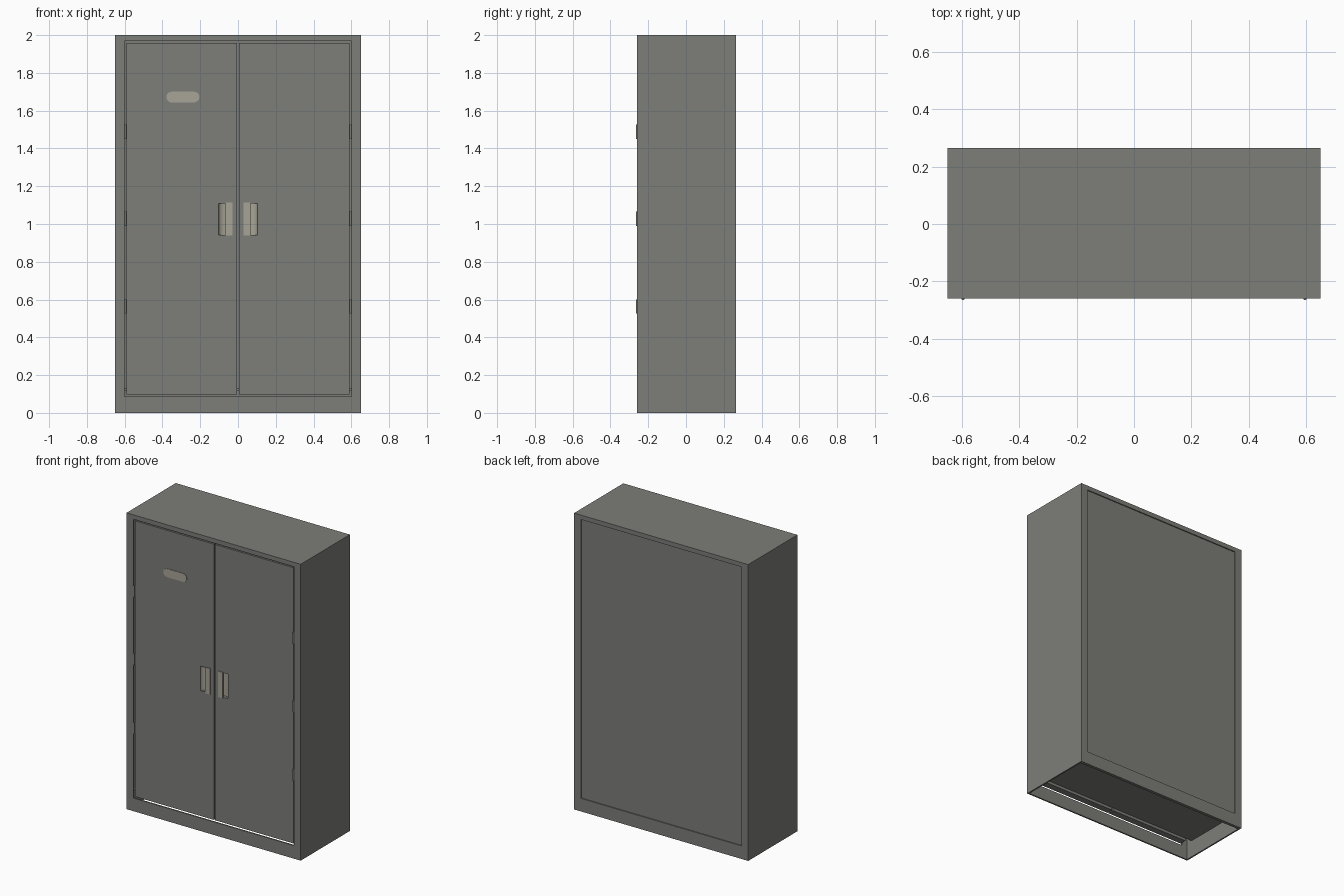
import bpy, bmesh, math

if "Cube" in bpy.data.objects:
    bpy.data.objects.remove(bpy.data.objects["Cube"])


def material(name, col):
    m = bpy.data.materials.new(name)
    m.diffuse_color = (*col, 1)
    m.use_nodes = True
    m.node_tree.nodes["Principled BSDF"].inputs["Base Color"].default_value = m.diffuse_color
    return m


GREY = material("grey_paint", (0.205, 0.21, 0.19))
METAL = material("beige_metal", (0.39, 0.37, 0.31))


def finish(name, bm, mat):
    bmesh.ops.recalc_face_normals(bm, faces=bm.faces)
    me = bpy.data.meshes.new(name)
    bm.to_mesh(me)
    bm.free()
    ob = bpy.data.objects.new(name, me)
    bpy.context.collection.objects.link(ob)
    me.materials.append(mat)
    return ob


def box(name, lo, hi, mat):
    bm = bmesh.new()
    bmesh.ops.create_cube(bm, size=1)
    for v in bm.verts:
        v.co = [(l + h) / 2 + c * (h - l) for l, h, c in zip(lo, hi, v.co)]
    return finish(name, bm, mat)


def extrude(name, pts, vec, mat):
    """Closed outline swept along a vector."""
    bm = bmesh.new()
    face = bm.faces.new([bm.verts.new(p) for p in pts])
    top = bmesh.ops.extrude_face_region(bm, geom=[face])["geom"]
    bmesh.ops.translate(bm, vec=vec, verts=[g for g in top if isinstance(g, bmesh.types.BMVert)])
    # keep the starting cap
    if face not in bm.faces[:]:
        bmesh.ops.holes_fill(bm, edges=bm.edges[:])
    return finish(name, bm, mat)


def cut(ob, lo, hi):
    cutter = box("cutter", lo, hi, GREY)
    cutter.hide_render = True
    mod = ob.modifiers.new("cut", 'BOOLEAN')
    mod.operation, mod.solver, mod.object = 'DIFFERENCE', 'EXACT', cutter
    bpy.context.view_layer.objects.active = ob
    bpy.ops.object.modifier_apply(modifier=mod.name)
    bpy.data.objects.remove(cutter)


# carcass: sheet shell open underneath, front opening, recessed back panel
body = box("cabinet_body", (-.65, -.26, 0), (.65, .265, 2), GREY)
cut(body, (-.64, -.25, -.5), (.64, .245, 1.985))
cut(body, (-.6, -.4, .088), (.6, -.1, 1.97))
cut(body, (-.6, .258, .088), (.6, .4, 1.97))

# raised floor behind the doors
box("cabinet_floor", (-.64, -.206, .115), (.64, .245, .13), GREY)

FRONT, BACK = -.252, -.207
for s, side in ((-1, "left"), (1, "right")):
    def span(a, b):
        return sorted((s * a, s * b))

    # door with a pocket for the handle
    a, b = span(.004, .591)
    door = box(side + "_door", (a, BACK - .001, .097), (b, FRONT, 1.958), GREY)
    for f in door.data.vertices:
        f.co.y = FRONT if f.co.y < (FRONT + BACK) / 2 else BACK
    a, b = span(.04, .102)
    cut(door, (a, -.4, .943), (b, -.224, 1.108))

    # curved scoop, deepening from the outer edge to under the grip
    arc = [(s * (.06 + .042 * math.cos(t)), FRONT - .001 + .025 * math.sin(t))
           for t in (i * math.pi / 16 for i in range(9))]
    arc += [(s * .041, -.227), (s * .041, -.2245), (s * .102, -.2245)]
    extrude(side + "_handle_scoop", [(x, y, .943) for x, y in arc], (0, 0, .165), METAL)

    # flat grip plate
    a, b = span(.03, .066)
    box(side + "_handle_grip", (a, -.258, .938), (b, -.25, 1.113), METAL)

    # hinges
    for i, z in enumerate((.563, 1.027, 1.488)):
        ring = [(s * .5955 + .0055 * math.cos(k * math.pi / 6),
                 -.2595 + .0055 * math.sin(k * math.pi / 6), z - .038) for k in range(12)]
        extrude(f"{side}_hinge_{i + 1}", ring, (0, 0, .076), GREY)

# stadium-shaped plate on the left door
pts = []
for sx, start in ((1, -90), (-1, 90)):
    for k in range(9):
        t = math.radians(start + k * 22.5)
        pts.append((-.292 + sx * .059 + .0285 * math.cos(t), FRONT + .001,
                    1.672 + .0285 * math.sin(t)))
extrude("oval_plate", pts, (0, -.004, 0), METAL)
